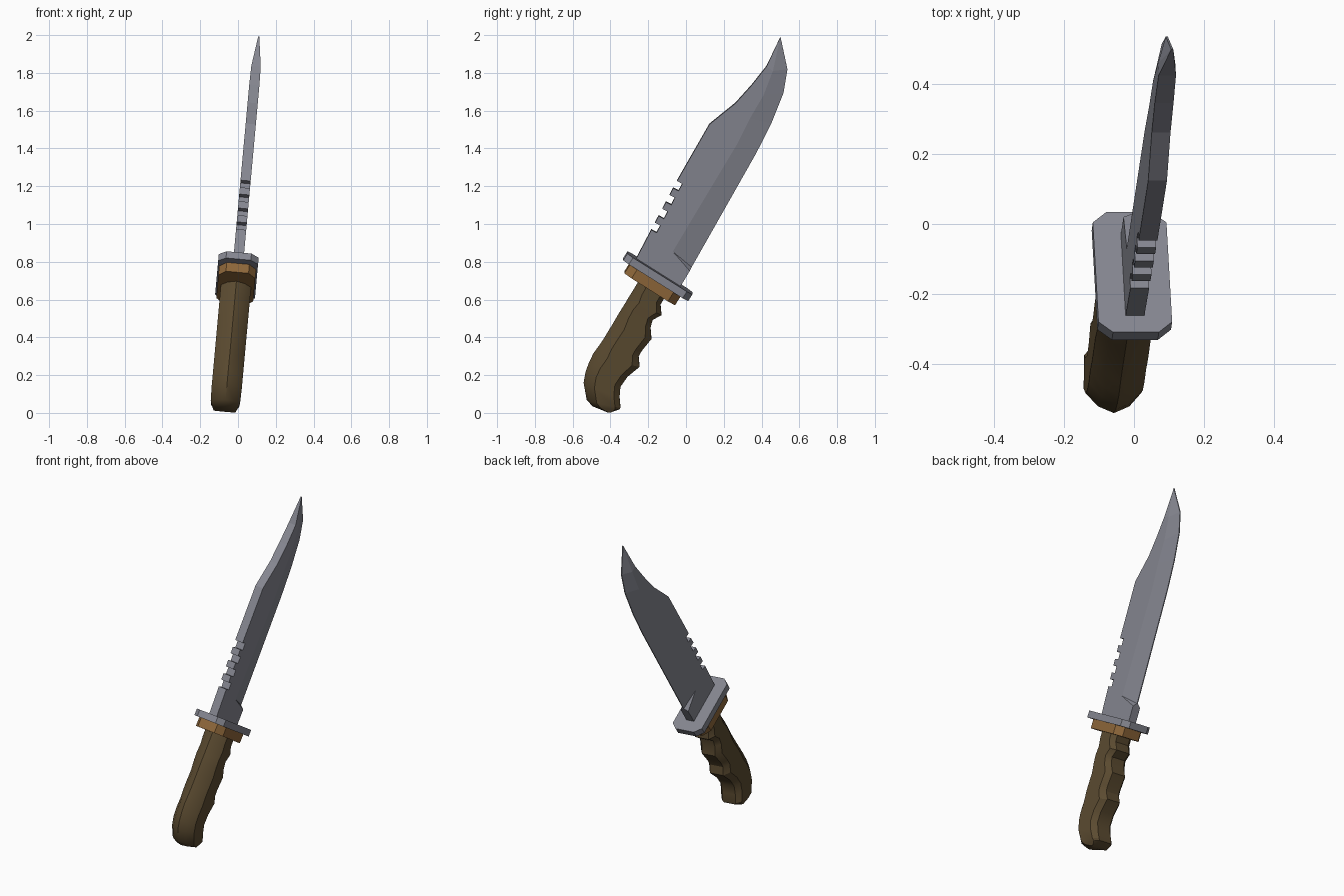
import bpy, bmesh, math
from mathutils import Matrix, Vector

if "Cube" in bpy.data.objects:
    bpy.data.objects.remove(bpy.data.objects["Cube"])

LEAN = 0.091                      # sideways lean, radians about y
SHIFT = -0.072
TILT = Matrix.Translation((SHIFT, 0, 0)) @ Matrix.Rotation(LEAN, 4, 'Y')


def material(name, rgb):
    m = bpy.data.materials.new(name)
    m.diffuse_color = (*rgb, 1)
    m.use_nodes = True
    m.node_tree.nodes["Principled BSDF"].inputs["Base Color"].default_value = m.diffuse_color
    return m


steel = material("steel grey", (0.235, 0.24, 0.28))
bronze = material("bronze brown", (0.27, 0.135, 0.042))
wood = material("dark wood", (0.105, 0.07, 0.03))


def make(name, faces, mat, smooth=None):
    """Build an object from faces given as lists of (x, y, z) points."""
    bm = bmesh.new()
    for f in faces:
        pts = [p for i, p in enumerate(f) if p != f[i - 1]]
        if len(pts) > 2:
            bm.faces.new([bm.verts.new(p) for p in pts])
    bmesh.ops.remove_doubles(bm, verts=bm.verts, dist=1e-5)
    bmesh.ops.recalc_face_normals(bm, faces=bm.faces)
    bm.transform(TILT)
    me = bpy.data.meshes.new(name)
    bm.to_mesh(me)
    bm.free()
    ob = bpy.data.objects.new(name, me)
    bpy.context.collection.objects.link(ob)
    me.materials.append(mat)
    if smooth:
        bpy.ops.object.select_all(action='DESELECT')
        ob.select_set(True)
        bpy.context.view_layer.objects.active = ob
        bpy.ops.object.shade_smooth_by_angle(angle=math.radians(smooth))
    return ob


def loft(rings):
    """Quads between equal rings, closed at both ends."""
    faces = [rings[0], rings[-1]]
    for a, b in zip(rings, rings[1:]):
        n = len(a)
        faces += [[a[i], a[(i + 1) % n], b[(i + 1) % n], b[i]] for i in range(n)]
    return faces


# Blade: flat body with saw notches, then a tapering clip point and ground edge
T, THIN = 0.027, 0.003


def spine(z):
    return (-0.262 + (z - 0.825) * 0.523, z)


back = [(-0.275, 0.80)]
for i in range(4):
    lo, hi = spine(0.975 + 0.074 * i), spine(1.013 + 0.074 * i)
    back += [lo, (lo[0] + 0.028, lo[1] - 0.015), (hi[0] + 0.028, hi[1] - 0.015), hi]

# stations: spine, ridge, edge, half thickness
stations = [((0.124, 1.536), (0.27, 1.43), (0.373, 1.383), T),
            ((0.262, 1.648), (0.34, 1.57), (0.452, 1.54), T),
            ((0.347, 1.743), (0.41, 1.69), (0.516, 1.70), T),
            ((0.426, 1.843), (0.46, 1.82), (0.537, 1.827), 0.025),
            ((0.50, 2.0), (0.50, 2.0), (0.50, 2.0), 0.007)]
heel = [(-0.07, 0.86), (0.02, 0.757), (-0.035, 0.665)]   # full-thickness heel
edge_start = (0.03, 0.775)
body = back + [stations[0][0], stations[0][1]] + heel


def edge_t(s):
    return min(THIN, s[3])


faces = []
for sx in (1, -1):
    def P(p, t):
        return (sx * t, p[0], p[1])
    faces.append([P(p, T) for p in body])
    faces.append([P(heel[0], T), P(heel[1], T), P(edge_start, THIN)])
    first = stations[0]
    faces.append([P(heel[0], T), P(first[1], T), P(first[2], THIN), P(edge_start, THIN)])
    for a, b in zip(stations, stations[1:]):
        last = b is stations[-1]
        bt = b[3] if not last else THIN
        faces.append([P(a[0], a[3]), P(b[0], bt), P(b[1], bt), P(a[1], a[3])])
        faces.append([P(a[1], a[3]), P(b[1], bt), P(b[2], THIN), P(a[2], THIN)])


def wall(p, q, tp, tq):
    faces.append([(tp, *p), (tq, *q), (-tq, *q), (-tp, *p)])


rim = [(p, T) for p in back]
rim += [(s[0], s[3]) for s in stations[:-1]] + [(stations[-1][0], THIN)]
rim += [(s[2], THIN) for s in reversed(stations[:-1])]
rim += [(edge_start, THIN), (heel[1], T), (heel[2], T)]
for (p, tp), (q, tq) in zip(rim, rim[1:] + rim[:1]):
    wall(p, q, tp, tq)
make("blade", faces, steel)


# Guard and collar: chamfered plates square to the grip axis
def plate(name, start, end, thick, half, chamfer, narrow, mat):
    a, b = Vector(start), Vector(end)
    d = (b - a).normalized()
    down = Vector((d.y, -d.x)) * thick
    length = (b - a).length
    outline = [(narrow, 0), (half, chamfer), (half, length - chamfer), (narrow, length)]
    outline += [(-x, s) for x, s in reversed(outline)]
    rings = [[(x, *(a + d * s + off)) for x, s in outline] for off in (Vector((0, 0)), down)]
    make(name, loft(rings), mat)


plate("guard", (-0.31, 0.853), (0.034, 0.636), 0.042, 0.106, 0.035, 0.066, steel)
plate("collar", (-0.293, 0.80), (-0.025, 0.63), 0.062, 0.098, 0.045, 0.06, bronze)

# Grip: back point, finger-side point, half width
grip = [((-0.24, 0.72), (-0.10, 0.64), 0.08), ((-0.275, 0.66), (-0.135, 0.58), 0.08),
        ((-0.30, 0.62), (-0.13, 0.524), 0.08), ((-0.325, 0.578), (-0.177, 0.498), 0.08),
        ((-0.355, 0.53), (-0.188, 0.455), 0.08), ((-0.39, 0.47), (-0.183, 0.397), 0.08),
        ((-0.431, 0.402), (-0.235, 0.333), 0.08), ((-0.455, 0.365), (-0.251, 0.302), 0.08),
        ((-0.49, 0.317), (-0.246, 0.249), 0.08), ((-0.515, 0.265), (-0.31, 0.196), 0.08),
        ((-0.532, 0.217), (-0.347, 0.143), 0.08), ((-0.542, 0.16), (-0.352, 0.085), 0.08),
        ((-0.526, 0.07), (-0.347, 0.032), 0.078), ((-0.495, 0.035), (-0.352, 0.022), 0.068),
        ((-0.42, 0.006), (-0.39, 0.009), 0.058)]
section = [(0.10, 0.56), (0.30, 1.0), (0.84, 0.96), (1.0, 0.6)]
section = [(0.0, 0.0)] + section + [(t, -w) for t, w in reversed(section)]
rings = []
for b, f, half in grip:
    b, f = Vector(b), Vector(f)
    rings.append([(w * half, *b.lerp(f, t)) for t, w in section])
make("grip", loft(rings), wood, smooth=32)
